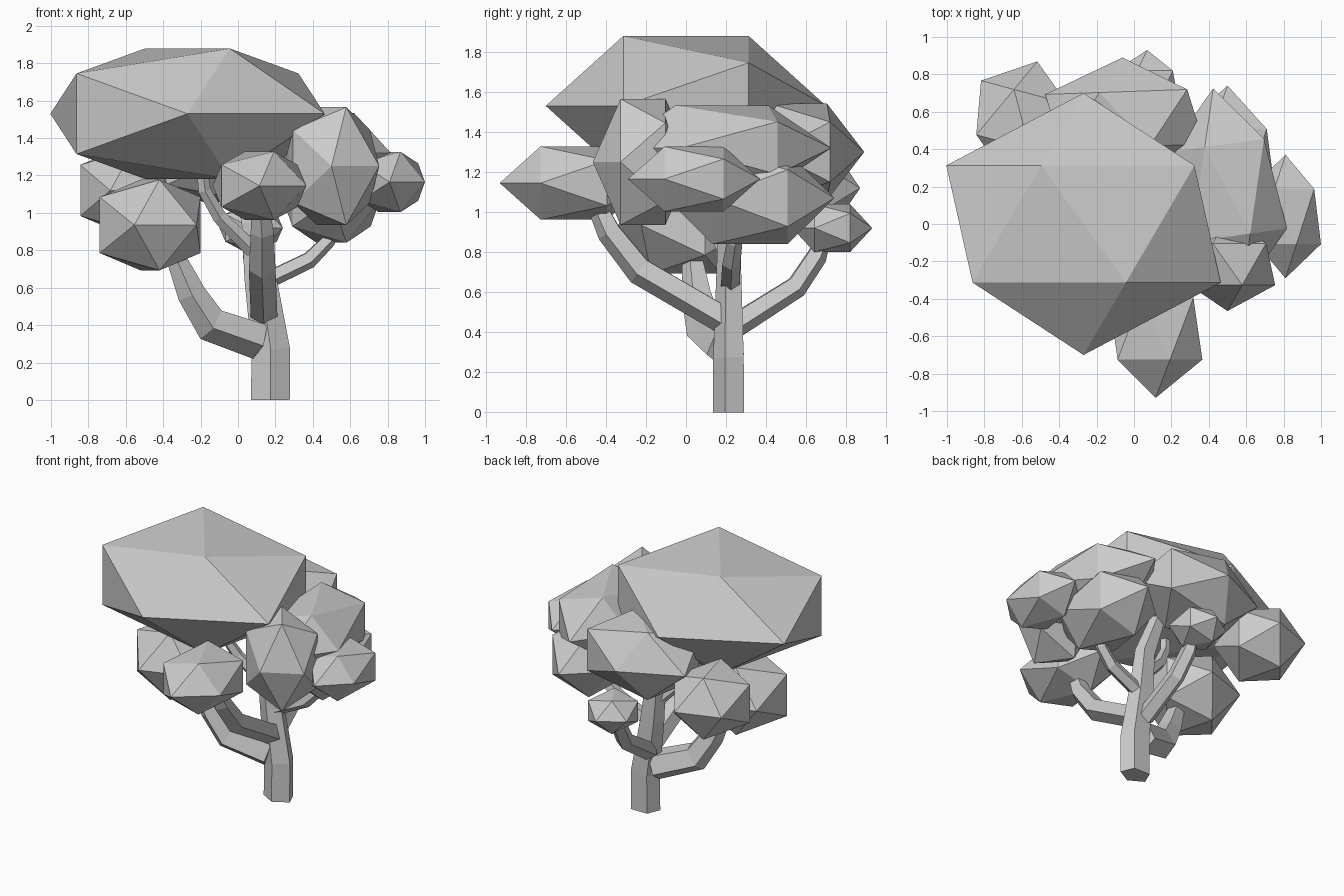
import bpy, bmesh
from math import cos, sin, pi, radians
from mathutils import Vector, Matrix

if "Cube" in bpy.data.objects:
    bpy.data.objects.remove(bpy.data.objects["Cube"])


def finish(name, bm):
    bmesh.ops.recalc_face_normals(bm, faces=bm.faces)
    mesh = bpy.data.meshes.new(name)
    bm.to_mesh(mesh)
    bm.free()
    obj = bpy.data.objects.new(name, mesh)
    bpy.context.collection.objects.link(obj)
    return obj


def foliage(name, centre, size, turn=0):
    """Stretched icosahedron with its poles along y."""
    bm = bmesh.new()
    bmesh.ops.create_icosphere(bm, subdivisions=1, radius=1)
    m = (Matrix.Translation(centre) @ Matrix.Rotation(radians(turn), 4, 'Z')
         @ Matrix.Diagonal((*size, 1)) @ Matrix.Rotation(pi / 2, 4, 'X'))
    bm.transform(m)
    return finish(name, bm)


def limb(name, path, side=None, depth=1.0):
    """Five-sided tapered tube; path points are (x, y, z, radius)."""
    pts = [Vector(p[:3]) for p in path]
    if side is None:
        run = pts[-1] - pts[0]
        side = Vector((-run.y, run.x, 0)).normalized()
    bm = bmesh.new()
    rings = []
    for i, p in enumerate(pts):
        t = (pts[min(i + 1, len(pts) - 1)] - pts[max(i - 1, 0)]).normalized()
        if i == 0 and side.x == 1:
            t = Vector((0, 0, 1))          # flat foot
        across = (side - t * side.dot(t)).normalized()
        out = across.cross(t)
        r = path[i][3]
        rings.append([bm.verts.new(p + r * (cos(a) * depth * out + sin(a) * across))
                      for a in (2 * pi * k / 5 for k in range(5))])
    for a, b in zip(rings, rings[1:]):
        for k in range(5):
            j = (k + 1) % 5
            bm.faces.new((a[k], a[j], b[j], b[k]))
    bm.faces.new(rings[0])
    bm.faces.new(rings[-1])
    return finish(name, bm)


# Trunk, leaning left as it rises
limb("trunk", [(.173, .22, 0, .109), (.175, .22, .27, .108), (.12, .22, .65, .09),
               (.09, .22, .95, .075), (.03, .28, 1.2, .055)],
     side=Vector((1, 0, 0)), depth=.78)

# Branches
limb("branch_left", [(.11, .2, .32, .105), (-.15, .1, .41, .1),
                     (-.25, .06, .57, .08), (-.35, .03, .8, .05)])
limb("branch_front", [(.14, .2, .46, .075), (.13, -.23, .71, .075),
                      (.13, -.38, .9, .065), (.12, -.45, 1.05, .05)])
limb("branch_back", [(.12, .25, .44, .065), (.1, .55, .63, .06),
                     (.08, .65, .78, .055), (.07, .7, .9, .03)])
limb("branch_right", [(.15, .22, .64, .05), (.38, .225, .75, .048),
                      (.48, .24, .85, .042), (.52, .27, 1.0, .03)])
limb("branch_upper_left", [(.08, .2, .8, .045), (-.1, .14, .98, .04),
                           (-.18, .1, 1.12, .035), (-.2, .08, 1.3, .03)])

# Foliage clumps
for name, centre, size, turn in [
    ("crown", (-.27, 0, 1.53), (.82, .7, .41), 0),
    ("front", (.115, -.56, 1.145), (.28, .37, .215), 0),
    ("left", (-.47, .0, .935), (.33, .35, .285), -14),
    ("rear_left", (-.6, .56, 1.12), (.295, .32, .26), -15),
    ("rear", (-.05, .56, 1.3), (.47, .33, .285), 2),
    ("right_front", (.5, -.215, 1.25), (.285, .25, .37), 0),
    ("right_upper", (.5, .18, 1.32), (.32, .55, .25), 8),
    ("right_lower", (.5, .32, 1.07), (.29, .42, .27), 0),
    ("right_tip", (.81, .04, 1.165), (.212, .33, .19), 0),
    ("rear_small", (.07, .73, .92), (.19, .2, .14), 0),
]:
    foliage("foliage_" + name, centre, size, turn)
